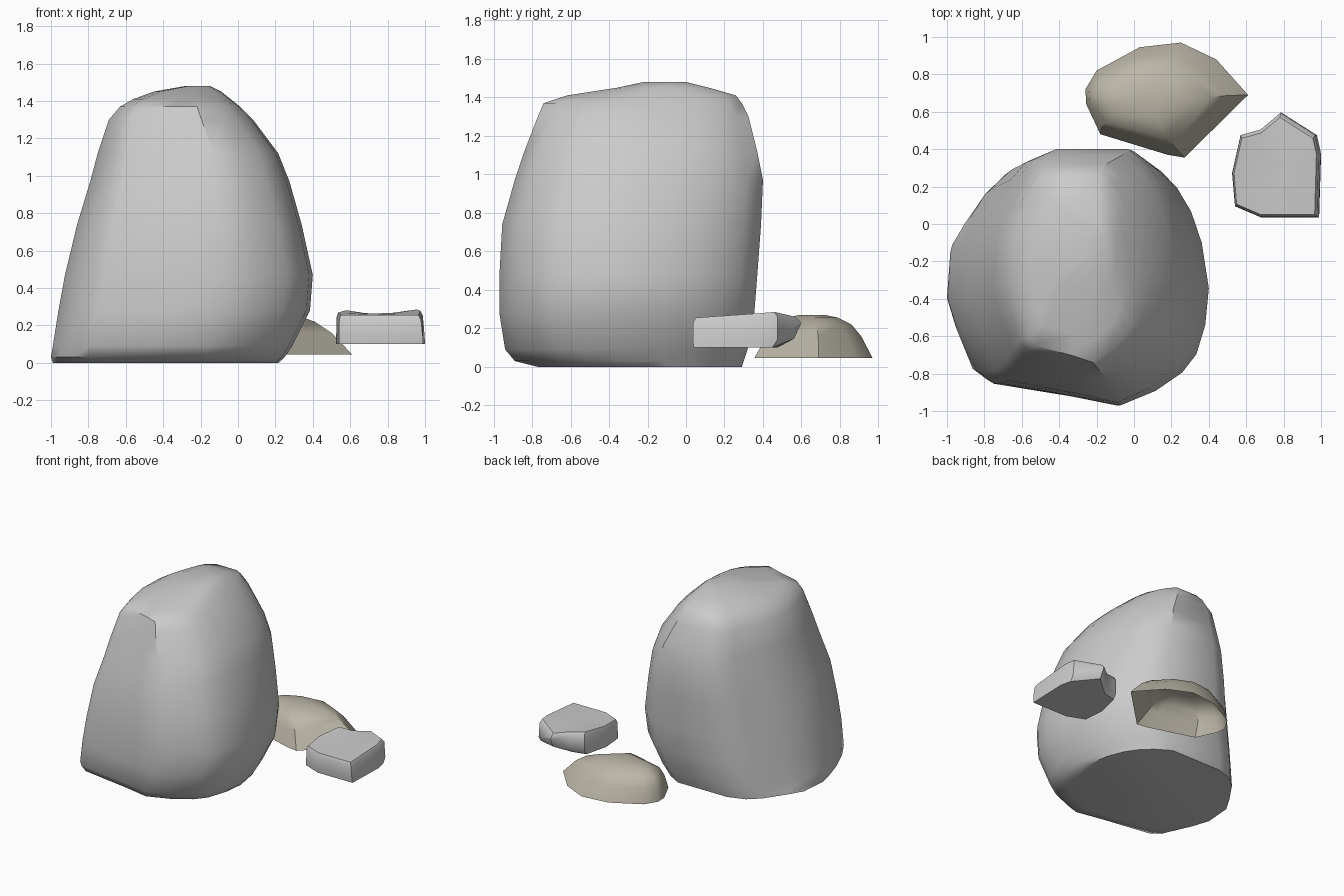
import bpy, bmesh


def rock(name, outline, rings, cap_bottom=True, angle=0.7, warp=None):
    """Loft an outline through rings of (z, xmin, xmax, ymin, ymax)."""
    xs, ys = [p[0] for p in outline], [p[1] for p in outline]
    unit = [((x - min(xs)) / (max(xs) - min(xs)), (y - min(ys)) / (max(ys) - min(ys)))
            for x, y in outline]
    bm = bmesh.new()
    loops = []
    for z, x0, x1, y0, y1 in rings:
        loop = []
        for u, v in unit:
            x, y = x0 + u * (x1 - x0), y0 + v * (y1 - y0)
            loop.append(bm.verts.new((x, y, warp(x, y, z) if warp else z)))
        loops.append(loop)
    n = len(outline)
    for a, b in zip(loops, loops[1:]):
        for i in range(n):
            j = (i + 1) % n
            bm.faces.new((a[i], a[j], b[j], b[i]))
    bm.faces.new(loops[-1])
    if cap_bottom:
        bm.faces.new(loops[0][::-1])
    bmesh.ops.recalc_face_normals(bm, faces=bm.faces)
    # an open shell must face outwards
    top = max(bm.faces, key=lambda f: f.calc_center_median().z)
    if top.normal.z < 0:
        bmesh.ops.reverse_faces(bm, faces=bm.faces)
    me = bpy.data.meshes.new(name)
    bm.to_mesh(me)
    bm.free()
    ob = bpy.data.objects.new(name, me)
    bpy.context.collection.objects.link(ob)
    bpy.ops.object.select_all(action='DESELECT')
    ob.select_set(True)
    bpy.context.view_layer.objects.active = ob
    bpy.ops.object.shade_smooth_by_angle(angle=angle)
    return ob


# Large boulder: broad flat base, leaning up to a short rounded ridge
rock("large_boulder",
     [(0.4, -0.33), (0.36, -0.08), (0.30, 0.09), (0.22, 0.22), (0.13, 0.31), (0, 0.4),
      (-0.51, 0.4), (-0.67, 0.34), (-0.77, 0.24), (-0.9, 0.03), (-0.98, -0.12),
      (-1, -0.4), (-0.95, -0.57), (-0.86, -0.79), (-0.78, -0.85), (-0.35, -0.92),
      (-0.1, -0.97), (0.1, -0.89), (0.25, -0.79), (0.33, -0.69), (0.38, -0.53)],
     [(0.0, -0.99, 0.22, -0.77, 0.29),
      (0.03, -1.0, 0.25, -0.89, 0.30),
      (0.09, -0.99, 0.29, -0.94, 0.32),
      (0.28, -0.96, 0.385, -0.97, 0.355),
      (0.47, -0.925, 0.40, -0.97, 0.37),
      (0.74, -0.86, 0.34, -0.955, 0.39),
      (0.97, -0.79, 0.275, -0.89, 0.40),
      (1.12, -0.75, 0.215, -0.84, 0.37),
      (1.30, -0.69, 0.08, -0.77, 0.325),
      (1.37, -0.63, 0.01, -0.74, 0.29),
      (1.41, -0.56, -0.04, -0.62, 0.26),
      (1.45, -0.45, -0.09, -0.36, 0.12),
      (1.48, -0.28, -0.15, -0.22, 0.0)])

# Low tan stone: open-bottomed dome
tan = rock("tan_stone",
           [(0.61, 0.69), (0.44, 0.88), (0.25, 0.97), (0.03, 0.945), (-0.2, 0.82),
            (-0.26, 0.72), (-0.255, 0.64), (-0.18, 0.48), (0.18, 0.37), (0.27, 0.355)],
           [(0.045, -0.26, 0.61, 0.355, 0.97),
            (0.16, -0.24, 0.50, 0.42, 0.91),
            (0.22, -0.20, 0.41, 0.46, 0.86),
            (0.255, -0.13, 0.31, 0.53, 0.79),
            (0.27, -0.02, 0.20, 0.59, 0.72)],
           cap_bottom=False)
mat = bpy.data.materials.new("tan")
mat.diffuse_color = (0.50, 0.47, 0.39, 1)
tan.data.materials.append(mat)


# Small slab: flat stone with lifted back corners and an undercut rear
def slab_warp(x, y, z):
    if z > 0.2:
        edge = min(1.0, abs(x - 0.75) / 0.2)
        return z + 0.03 * edge * max(0.0, min(1.0, (y - 0.15) / 0.3))
    return z + max(0.0, y - 0.51) * 0.9


rock("small_slab",
     [(1.0, 0.39), (0.98, 0.48), (0.79, 0.6), (0.68, 0.51), (0.57, 0.48),
      (0.525, 0.28), (0.54, 0.1), (0.68, 0.04), (0.99, 0.04)],
     [(0.10, 0.525, 1.0, 0.04, 0.56),
      (0.14, 0.525, 0.998, 0.035, 0.595),
      (0.23, 0.527, 0.988, 0.037, 0.595),
      (0.255, 0.535, 0.975, 0.05, 0.57),
      (0.257, 0.68, 0.86, 0.2, 0.4)],
     warp=slab_warp)
